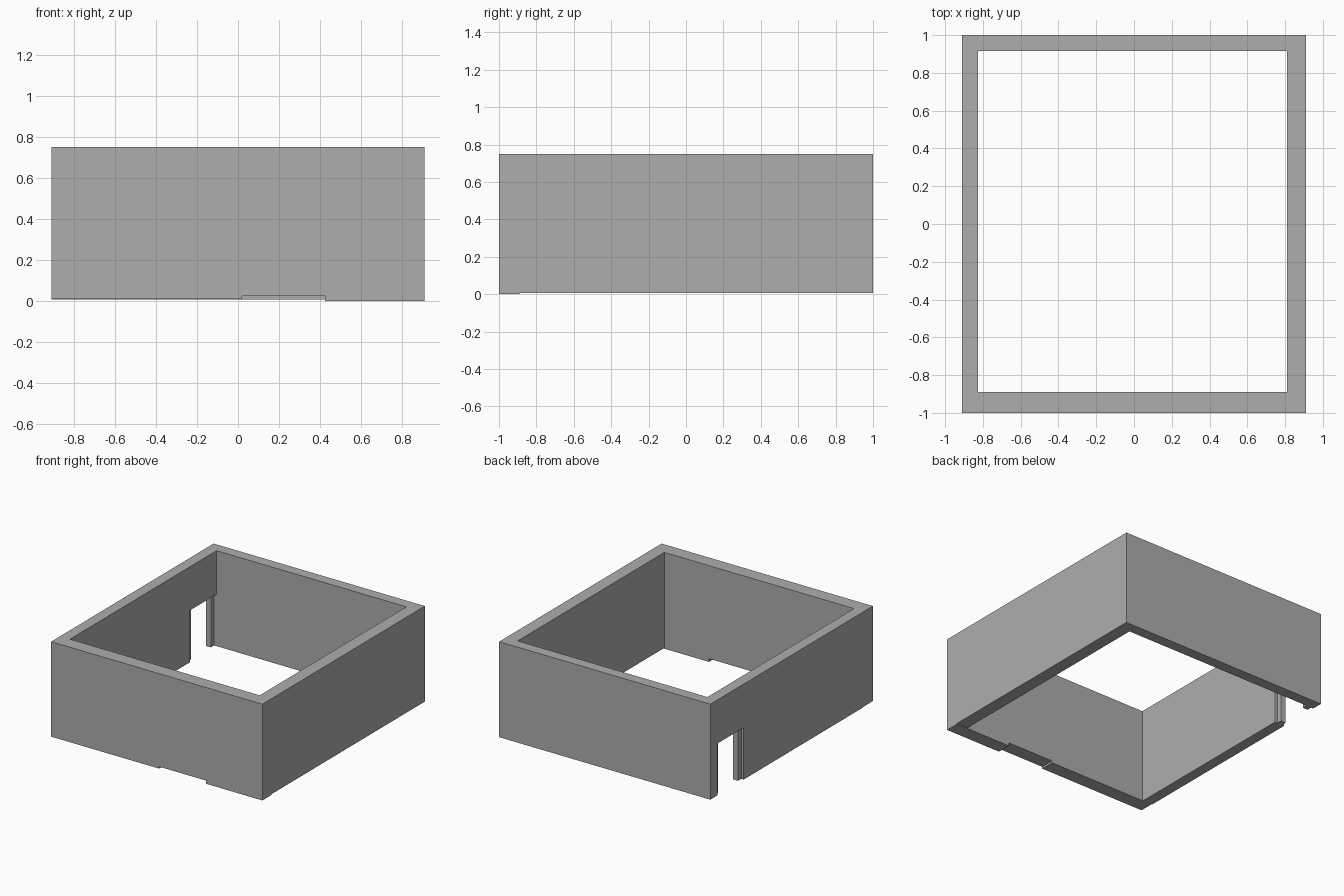
import bpy
from mathutils import Vector

cube = bpy.data.objects.get("Cube")
if cube:
    bpy.data.objects.remove(cube, do_unlink=True)

plaster = bpy.data.materials.new("grey plaster")
plaster.use_nodes = True
grey = (0.42, 0.42, 0.42, 1)
plaster.diffuse_color = grey
plaster.node_tree.nodes["Principled BSDF"].inputs["Base Color"].default_value = grey


def box(name, low, high):
    """Axis-aligned box between two opposite corners."""
    low, high = Vector(low), Vector(high)
    bpy.ops.mesh.primitive_cube_add(size=1)
    ob = bpy.context.object
    ob.name = name
    for v in ob.data.vertices:
        v.co = (low + high) / 2 + v.co * (high - low)
    ob.data.materials.append(plaster)
    return ob


def cut(target, low, high):
    """Remove a box-shaped volume from the target."""
    cutter = box("cutter", low, high)
    cutter.hide_render = True
    mod = target.modifiers.new("cut", "BOOLEAN")
    mod.operation = "DIFFERENCE"
    mod.solver = "EXACT"
    mod.object = cutter
    bpy.context.view_layer.objects.active = target
    bpy.ops.object.modifier_apply(modifier=mod.name)
    bpy.data.objects.remove(cutter, do_unlink=True)


HALF_X, HALF_Y, TOP = 0.91, 1.0, 0.75
IN_LEFT, IN_RIGHT = 0.81, -0.825
IN_FRONT, IN_BACK = -0.89, 0.915
DOOR_FRONT, DOOR_TOP = 0.59, 0.41
BASE = 0.006

# Four walls around an open room
walls = box("walls", (-HALF_X, -HALF_Y, 0), (HALF_X, HALF_Y, TOP))
cut(walls, (IN_RIGHT, IN_FRONT, -1), (IN_LEFT, IN_BACK, 1))

# Doorway in the side wall, flush with the inner back wall
cut(walls, (-1.1, DOOR_FRONT, -1), (IN_RIGHT + 0.05, IN_BACK, DOOR_TOP))

# Uneven footing and the shallow recess under the front wall
cut(walls, (-1.1, IN_FRONT, -1), (1.1, 1.1, BASE))
cut(walls, (-1.1, -1.1, -1), (0.1, IN_FRONT + 0.01, 0.01))
cut(walls, (0.02, -1.1, -1), (0.425, IN_FRONT + 0.05, 0.025))

# Door stops on both jambs
STOP = 0.04
for name, y in (("front_door_stop", DOOR_FRONT), ("back_door_stop", IN_BACK - STOP)):
    box(name, (-0.89, y, BASE), (-0.847, y + STOP, DOOR_TOP))
